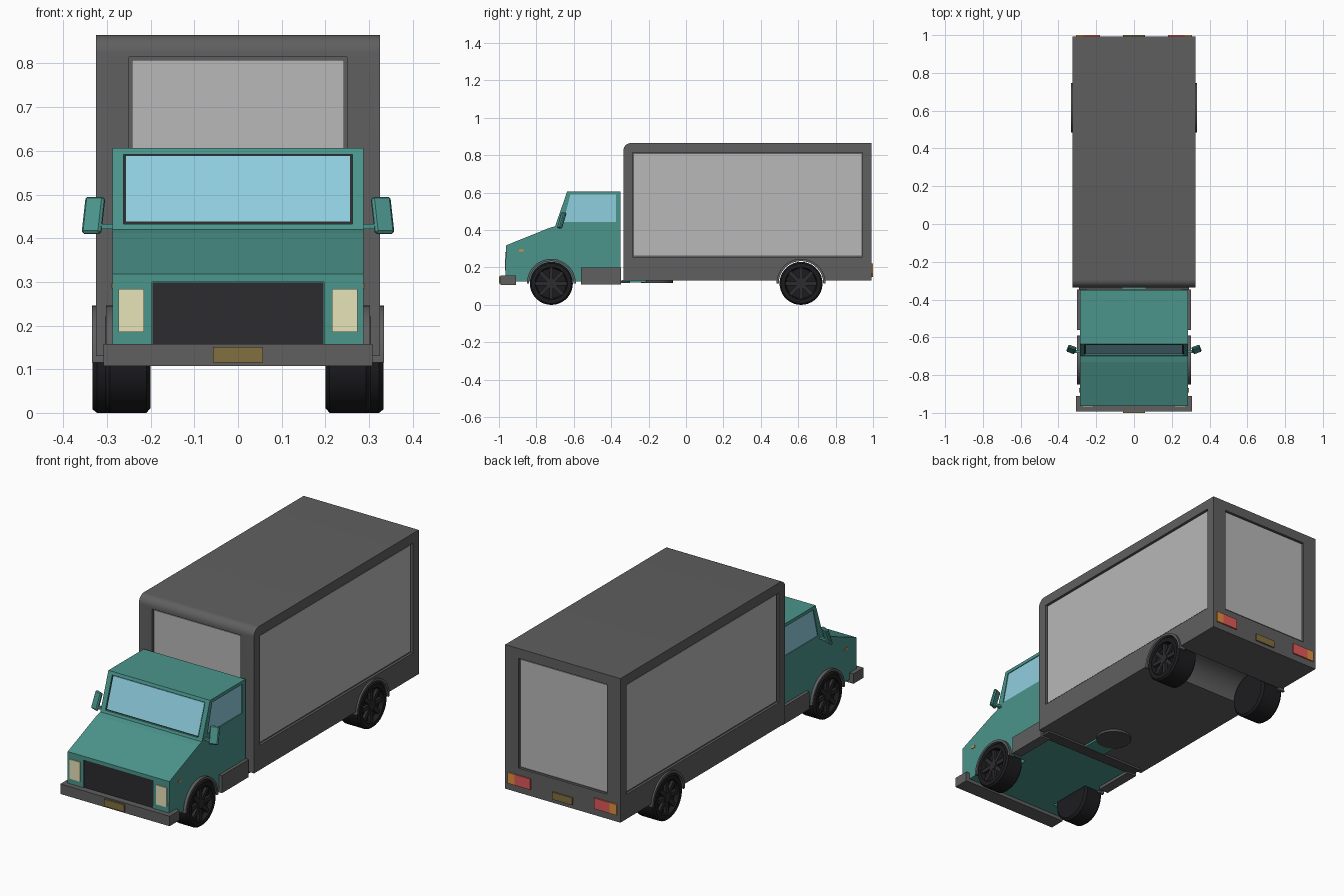
import bpy, bmesh
from math import sin, cos, pi, radians
from mathutils import Matrix, Vector

if "Cube" in bpy.data.objects:
    bpy.data.objects.remove(bpy.data.objects["Cube"])


def material(name, r, g, b):
    m = bpy.data.materials.new(name)
    m.diffuse_color = (r, g, b, 1)
    m.use_nodes = True
    m.node_tree.nodes["Principled BSDF"].inputs["Base Color"].default_value = m.diffuse_color
    return m


TEAL = material("teal", 0.07, 0.30, 0.26)
GREY = material("dark_grey", 0.115, 0.115, 0.115)
PANEL = material("light_grey", 0.48, 0.48, 0.48)
TRIM = material("trim", 0.07, 0.07, 0.07)
BLACK = material("black", 0.025, 0.025, 0.028)
RUBBER = material("rubber", 0.012, 0.012, 0.014)
GLASS = material("glass", 0.28, 0.62, 0.74)
CREAM = material("cream", 0.80, 0.77, 0.48)
RED = material("red", 0.75, 0.10, 0.10)
ORANGE = material("orange", 0.75, 0.28, 0.05)
PLATE = material("plate", 0.22, 0.16, 0.05)


def finish(name, bm, mat, smooth=False):
    bmesh.ops.recalc_face_normals(bm, faces=bm.faces[:])
    me = bpy.data.meshes.new(name)
    bm.to_mesh(me)
    bm.free()
    ob = bpy.data.objects.new(name, me)
    bpy.context.collection.objects.link(ob)
    if mat:
        me.materials.append(mat)
    if smooth:
        smooth_edges(ob)
    return ob


def activate(ob):
    bpy.ops.object.select_all(action='DESELECT')
    ob.select_set(True)
    bpy.context.view_layer.objects.active = ob


def smooth_edges(ob):
    activate(ob)
    bpy.ops.object.shade_smooth_by_angle(angle=radians(30))


def prism(name, pts, x0, x1, mat=None, smooth=False):
    """Extrude a side (y, z) profile from x0 to x1."""
    bm = bmesh.new()
    f = bm.faces.new([bm.verts.new((x0, y, z)) for y, z in pts])
    ext = bmesh.ops.extrude_face_region(bm, geom=[f])["geom"]
    bmesh.ops.translate(bm, vec=(x1 - x0, 0, 0),
                        verts=[v for v in ext if isinstance(v, bmesh.types.BMVert)])
    return finish(name, bm, mat, smooth)


def block(name, x, y, z, mat=None):
    return prism(name, [(y[0], z[0]), (y[1], z[0]), (y[1], z[1]), (y[0], z[1])], x[0], x[1], mat)


def arc(cy, cz, r, a0, a1, n):
    return [(cy + r * cos(radians(a0 + (a1 - a0) * i / n)),
             cz + r * sin(radians(a0 + (a1 - a0) * i / n))) for i in range(n + 1)]


def cut(ob, cutter):
    mod = ob.modifiers.new("cut", 'BOOLEAN')
    mod.operation, mod.solver, mod.object = 'DIFFERENCE', 'EXACT', cutter
    activate(ob)
    bpy.ops.object.modifier_apply(modifier=mod.name)
    bpy.data.objects.remove(cutter)


def sides(a, b):
    return [(a, b), (-b, -a)]


FRONT_Y, REAR_Y, AXLE_Z = -0.72, 0.615, 0.115

# Cargo box with rounded front top edge
cargo = prism("cargo_box", [(0.993, 0.13), (0.993, 0.865)]
              + arc(-0.295, 0.825, 0.04, 90, 180, 8) + [(-0.335, 0.13)], -0.325, 0.325, GREY)
cut(cargo, prism("cutter", arc(REAR_Y, AXLE_Z, 0.121, 0, 360, 40)[:-1], -0.4, 0.4))

# Recessed light panels on the sides, front and rear
Z = (0.255, 0.815)
for x in sides(0.313, 0.4):
    cut(cargo, block("cutter", x, (-0.285, 0.945), Z))
for x in sides(0.31, 0.317):
    block("cargo_side_panel", x, (-0.277, 0.937), (0.263, 0.807), PANEL)
for y, yp, name in (((-0.4, -0.323), (-0.327, -0.32), "cargo_front_panel"),
                    ((0.981, 1.1), (0.978, 0.985), "cargo_rear_panel")):
    cut(cargo, block("cutter", (-0.25, 0.25), y, Z))
    block(name, (-0.243, 0.243), yp, (0.263, 0.808), PANEL)
smooth_edges(cargo)

# Cab body with wheel wells
cab = prism("cab", [(-0.965, 0.125), (-0.963, 0.318), (-0.73, 0.412), (-0.70, 0.42),
                    (-0.635, 0.607), (-0.35, 0.607), (-0.35, 0.125)], -0.287, 0.287, TEAL)
for x in sides(0.19, 0.4):
    cut(cab, prism("cutter", arc(FRONT_Y, AXLE_Z, 0.121, 0, 360, 40)[:-1], *x))


# Windscreen, set into the sloped face
def slope(z, d):
    return (-0.70 + (z - 0.42) * 0.3476 + d, z)


def screen(z0, z1, d0, d1):
    return [slope(z0, d0), slope(z0, d1), slope(z1, d1), slope(z1, d0)]


cut(cab, prism("cutter", screen(0.433, 0.592, -0.05, 0.01), -0.262, 0.262))
prism("windscreen_frame", screen(0.433, 0.592, 0.008, 0.014), -0.262, 0.262, BLACK)
prism("windscreen", screen(0.438, 0.588, 0.005, 0.013), -0.257, 0.257, GLASS)

# Side windows
WINDOW = [(-0.655, 0.443), (-0.375, 0.443), (-0.375, 0.59), (-0.618, 0.59)]
for x in sides(0.28, 0.4):
    cut(cab, prism("cutter", WINDOW, *x))
for x in sides(0.275, 0.283):
    prism("side_window", WINDOW, *x, GLASS)

# Grille, headlights, bumper and plates
cut(cab, block("cutter", (-0.197, 0.197), (-1.1, -0.957), (0.13, 0.30)))
block("grille", (-0.196, 0.196), (-0.96, -0.95), (0.13, 0.299), BLACK)
for x in sides(0.215, 0.274):
    block("headlight", x, (-0.968, -0.95), (0.185, 0.284), CREAM)
block("front_bumper", (-0.308, 0.308), (-0.992, -0.91), (0.107, 0.158), GREY)
block("front_plate", (-0.057, 0.057), (-1.0, -0.985), (0.115, 0.151), PLATE)
block("rear_plate", (-0.057, 0.057), (0.985, 1.0), (0.15, 0.187), PLATE)

# Tail lights, side markers and running boards
for x in sides(0.18, 0.268):
    block("tail_light", x, (0.985, 1.0), (0.165, 0.22), RED)
for x in sides(0.268, 0.307):
    block("tail_indicator", x, (0.985, 1.0), (0.165, 0.22), ORANGE)
for x in sides(0.28, 0.290):
    block("side_marker", x, (-0.892, -0.868), (0.285, 0.296), ORANGE)
for x in sides(0.25, 0.303):
    block("running_board", x, (-0.562, -0.347), (0.11, 0.20), GREY)

# Coupling between cab and box
block("chassis_strip", (-0.29, 0.29), (-0.36, -0.30), (0.118, 0.129), TRIM)
block("coupling_neck", (-0.06, 0.06), (-0.345, -0.15), (0.12, 0.134), TEAL)
bm = bmesh.new()
bmesh.ops.create_cone(bm, cap_ends=True, segments=24, radius1=0.085, radius2=0.085, depth=0.015,
                      matrix=Matrix.Translation((0, -0.155, 0.1245)))
finish("coupling_disc", bm, TRIM)

# Wheel arches with small end flanges
for cy, x in ((FRONT_Y, (0.27, 0.302)), (REAR_Y, (0.30, 0.334))):
    ring = arc(cy, AXLE_Z, 0.131, 0, 180, 24) + arc(cy, AXLE_Z, 0.119, 180, 0, 24)
    for span in sides(*x):
        prism("wheel_arch", ring, *span, GREY, True)


# Wheels: lathed tyre and rim with spokes and hub
def wheel(name, s, x_in, x_out, cy):
    w = x_out
    prof = [(x_in, 0), (x_in, 0.104), (x_in + 0.01, 0.115), (w - 0.01, 0.115), (w, 0.107),
            (w, 0.086), (w - 0.022, 0.08), (w - 0.022, 0)]
    bm = bmesh.new()
    vs = [bm.verts.new((x, 0, r)) for x, r in prof]
    es = [bm.edges.new(p) for p in zip(vs, vs[1:])]
    bmesh.ops.spin(bm, geom=vs + es, cent=(0, 0, 0), axis=(1, 0, 0), angle=2 * pi, steps=36)
    bmesh.ops.remove_doubles(bm, verts=bm.verts[:], dist=1e-5)
    place = Matrix.Translation((0, cy, AXLE_Z)) @ Matrix.Diagonal((s, 1, 1, 1))
    bm.transform(place)
    finish(name + "_tyre", bm, RUBBER, True)
    bm = bmesh.new()
    for i in range(8):
        m = (Matrix.Rotation(i * pi / 4, 4, 'X') @ Matrix.Translation((w - 0.016, 0, 0.048))
             @ Matrix.Diagonal((0.016, 0.02, 0.072, 1)))
        bmesh.ops.create_cube(bm, size=1, matrix=m)
    bmesh.ops.create_cone(bm, cap_ends=True, segments=16, radius1=0.024, radius2=0.024, depth=0.02,
                          matrix=Matrix.Translation((w - 0.014, 0, 0)) @ Matrix.Rotation(pi / 2, 4, 'Y'))
    bm.transform(place)
    finish(name + "_spokes", bm, BLACK)


for s in (1, -1):
    wheel("front_wheel", s, 0.20, 0.303, FRONT_Y)
    wheel("rear_wheel", s, 0.21, 0.333, REAR_Y)

    # Door mirror: leaning, angled housing on a short arm
    bm = bmesh.new()
    m = (Matrix.Diagonal((s, 1, 1, 1)) @ Matrix.Translation((0.331, -0.664, 0.452))
         @ Matrix.Rotation(radians(20), 4, 'Z') @ Matrix.Rotation(radians(-18), 4, 'X')
         @ Matrix.Diagonal((0.046, 0.016, 0.088, 1)))
    bmesh.ops.create_cube(bm, size=1, matrix=m)
    bmesh.ops.bevel(bm, geom=bm.edges[:], offset=0.005, segments=1, affect='EDGES')
    finish("door_mirror", bm, TEAL)
    block("mirror_arm", (s * 0.28, s * 0.32), (-0.682, -0.668), (0.421, 0.433), TEAL)
